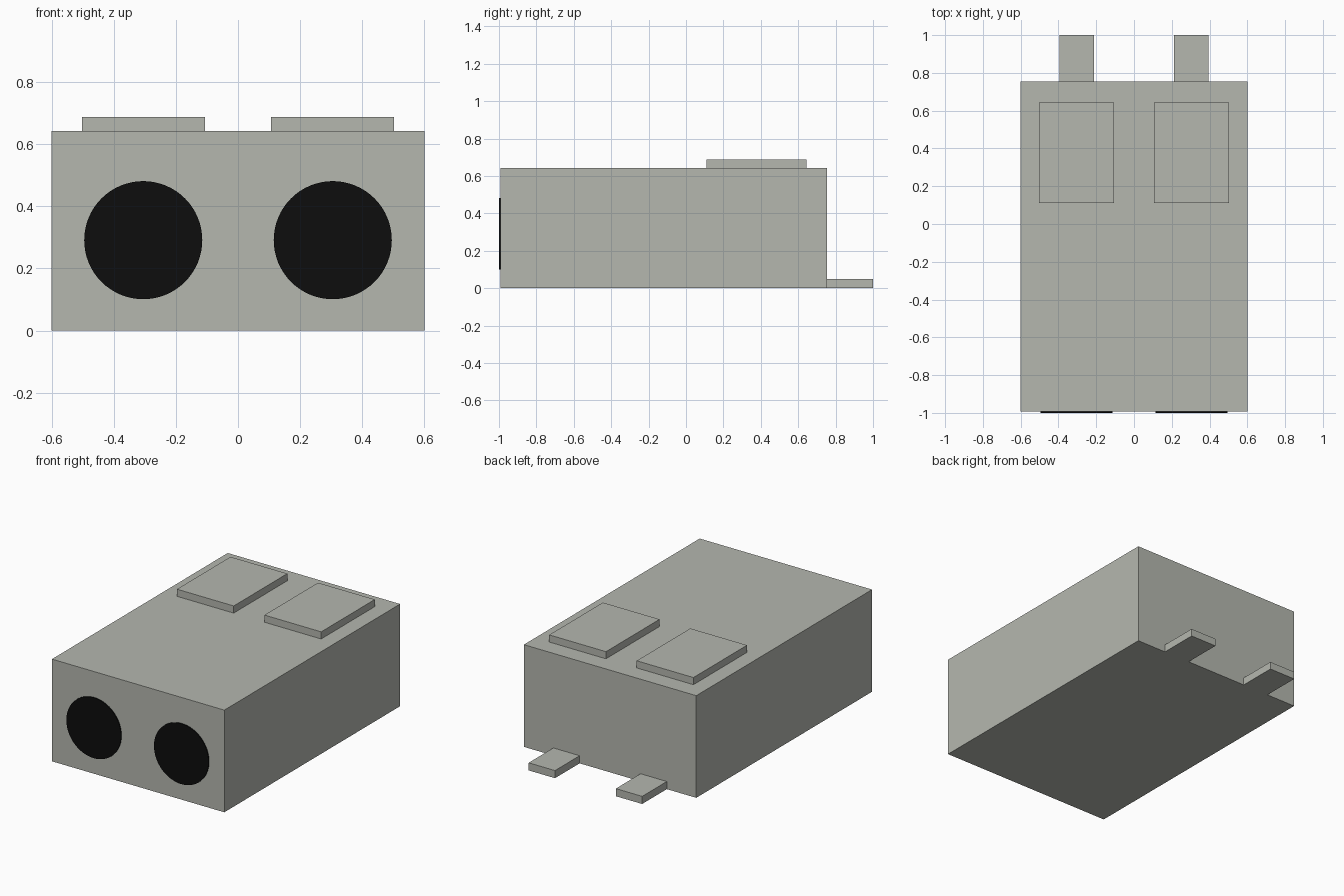
import bpy, math

cube = bpy.data.objects.get("Cube")
if cube:
    bpy.data.objects.remove(cube, do_unlink=True)


def material(name, rgb):
    m = bpy.data.materials.new(name)
    m.use_nodes = True
    color = (*rgb, 1.0)
    m.diffuse_color = color
    bsdf = next(n for n in m.node_tree.nodes if n.type == 'BSDF_PRINCIPLED')
    bsdf.inputs["Base Color"].default_value = color
    return m


grey = material("warm_grey", (0.46, 0.475, 0.43))
black = material("black", (0.004, 0.004, 0.004))


def box(name, lo, hi, mat):
    """Axis-aligned box between two corners."""
    bpy.ops.mesh.primitive_cube_add(size=1)
    ob = bpy.context.object
    ob.name = name
    for v in ob.data.vertices:
        v.co = [lo[i] if v.co[i] < 0 else hi[i] for i in range(3)]
    ob.data.materials.append(mat)
    return ob


# Main housing
box("housing", (-0.6, -0.993, 0.0), (0.6, 0.755, 0.643), grey)

for side, s in (("left", 1), ("right", -1)):
    # Raised pad on the top, towards the back
    x = sorted((s * 0.107, s * 0.502))
    box(side + "_top_pad", (x[0], 0.11, 0.643), (x[1], 0.643, 0.688), grey)

    # Flat tab sticking out at the bottom of the back
    x = sorted((s * 0.212, s * 0.395))
    box(side + "_back_tab", (x[0], 0.755, 0.0), (x[1], 1.0, 0.048), grey)

    # Thin round plate on the front
    bpy.ops.mesh.primitive_cylinder_add(
        vertices=64, radius=0.19, depth=0.007,
        location=(s * 0.305, -0.9965, 0.291), rotation=(math.pi / 2, 0, 0))
    disc = bpy.context.object
    disc.name = side + "_front_disc"
    disc.data.materials.append(black)
    bpy.ops.object.shade_smooth_by_angle(angle=math.radians(30))
